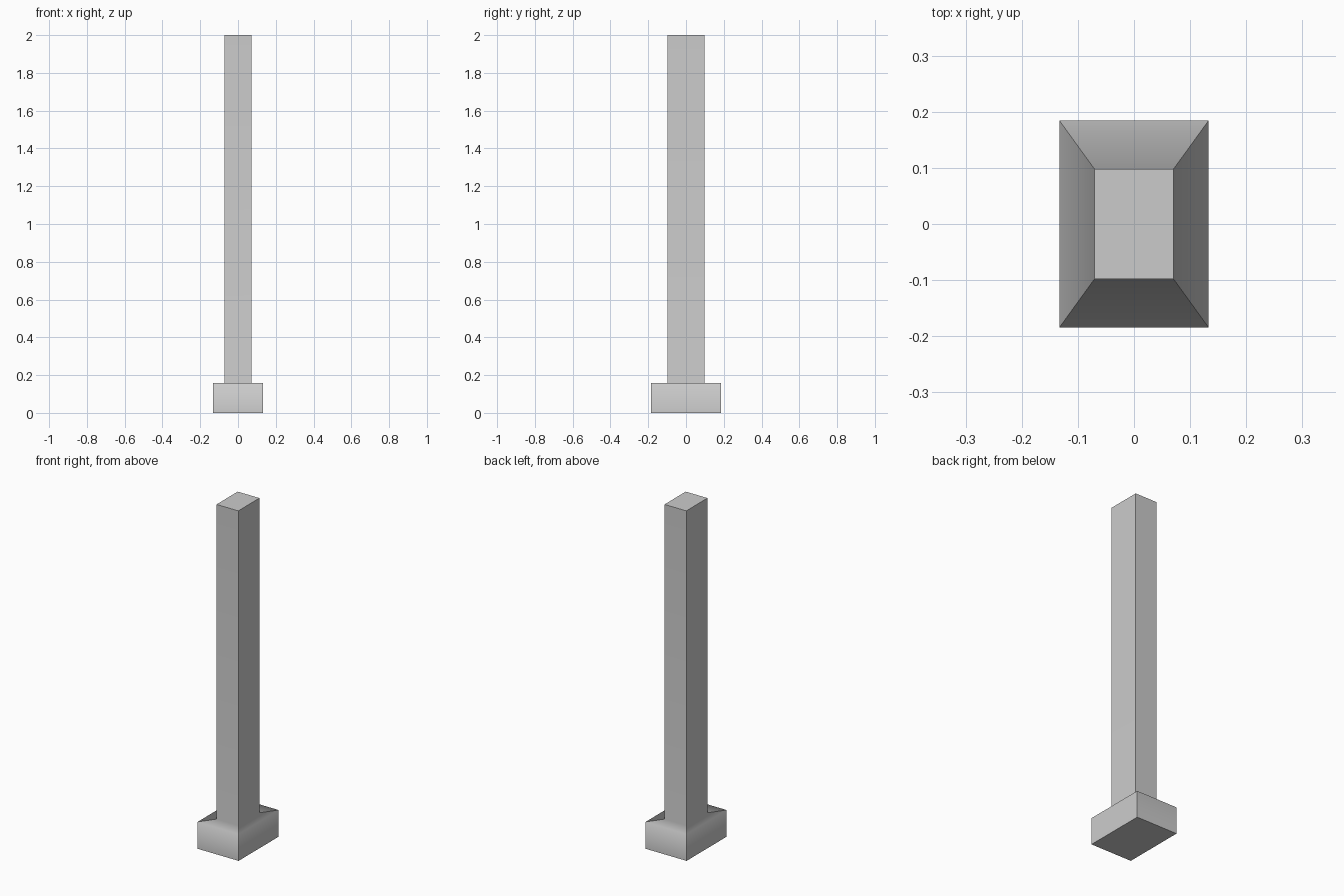
import bpy
import bmesh

if "Cube" in bpy.data.objects:
    bpy.data.objects.remove(bpy.data.objects["Cube"])

# Half-width, half-depth and height of each rectangular section, bottom to top
SECTIONS = [
    (0.133, 0.1845, 0.0),
    (0.133, 0.1845, 0.157),
    (0.0705, 0.098, 0.157),
    (0.0705, 0.098, 2.0),
]


def build_post(name, sections):
    bm = bmesh.new()
    rings = []
    for hx, hy, z in sections:
        rings.append([bm.verts.new((sx * hx, sy * hy, z))
                      for sx, sy in ((-1, -1), (1, -1), (1, 1), (-1, 1))])

    # Side walls, ledge and shaft
    for low, high in zip(rings, rings[1:]):
        for i in range(4):
            j = (i + 1) % 4
            bm.faces.new((low[i], low[j], high[j], high[i]))

    # Closed bottom and top
    bm.faces.new(rings[0][::-1])
    bm.faces.new(rings[-1])

    # Soft shading across the ledge only; corners and ends stay crisp
    soft = [set(ring) for ring in rings[1:-1]]
    for face in bm.faces:
        face.smooth = True
    for edge in bm.edges:
        edge.smooth = any(set(edge.verts) <= ring for ring in soft)

    mesh = bpy.data.meshes.new(name)
    bm.to_mesh(mesh)
    bm.free()
    obj = bpy.data.objects.new(name, mesh)
    bpy.context.collection.objects.link(obj)
    return obj


# Post with its wider foot block
post = build_post("post_with_foot", SECTIONS)

# Large walls dominate the shading, keeping the shaft even
weighted = post.modifiers.new("weighted_shading", 'WEIGHTED_NORMAL')
weighted.mode = 'FACE_AREA'
weighted.keep_sharp = True

# Mid grey surface
grey = bpy.data.materials.new("mid_grey")
grey.diffuse_color = (0.55, 0.55, 0.55, 1.0)
grey.use_nodes = True
grey.node_tree.nodes["Principled BSDF"].inputs["Base Color"].default_value = grey.diffuse_color
post.data.materials.append(grey)
